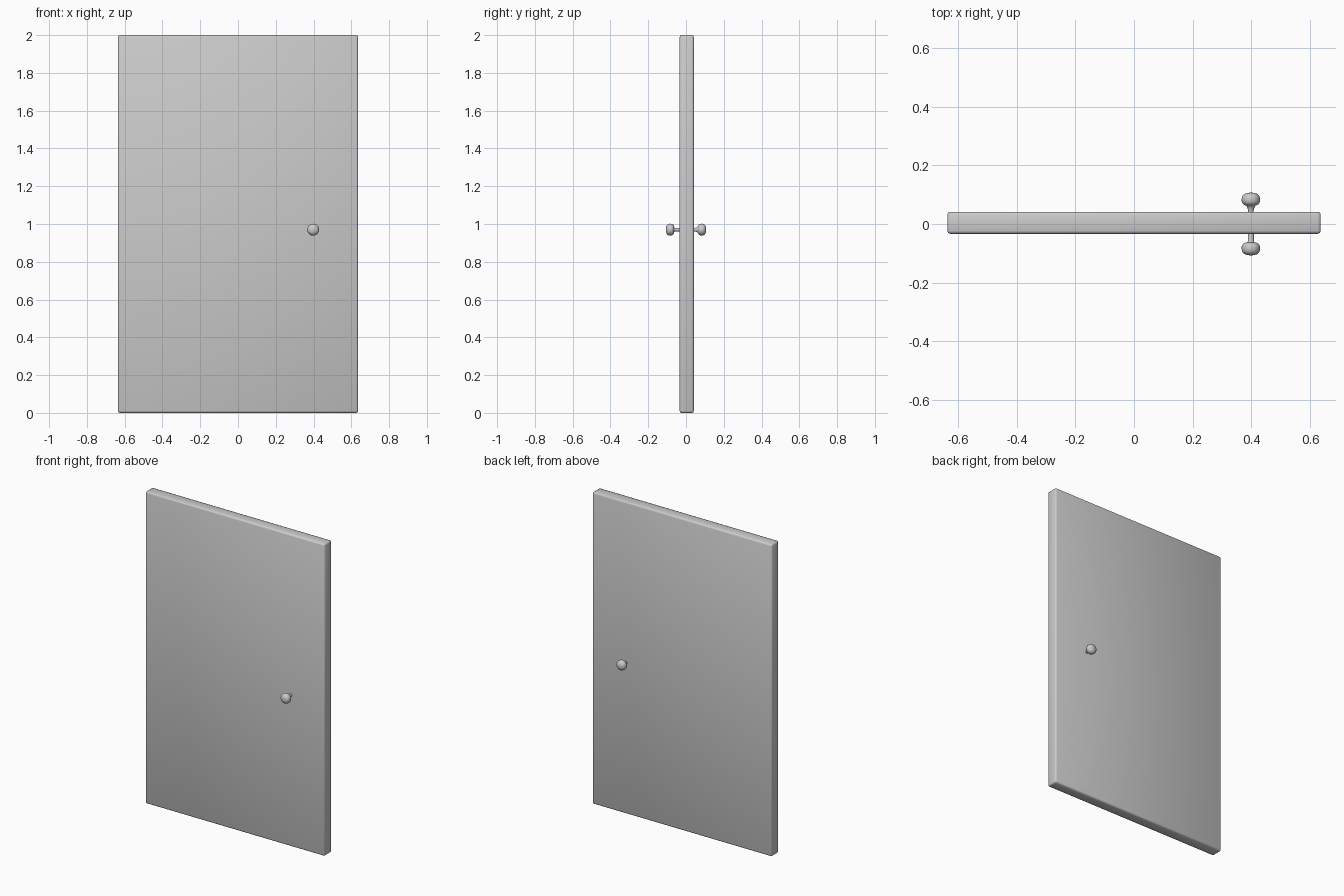
import bpy, bmesh, math
from mathutils import Vector, Matrix

if "Cube" in bpy.data.objects:
    bpy.data.objects.remove(bpy.data.objects["Cube"])

KNOB_X, KNOB_Z = 0.398, 0.97


def finish(bm, name, angle):
    bmesh.ops.recalc_face_normals(bm, faces=bm.faces)
    me = bpy.data.meshes.new(name)
    bm.to_mesh(me)
    bm.free()
    ob = bpy.data.objects.new(name, me)
    bpy.context.collection.objects.link(ob)
    bpy.ops.object.select_all(action='DESELECT')
    ob.select_set(True)
    bpy.context.view_layer.objects.active = ob
    bpy.ops.object.shade_smooth_by_angle(angle=math.radians(angle))
    return ob


# Door slab with softly rounded edges
bm = bmesh.new()
bmesh.ops.create_cube(bm, size=1)
bmesh.ops.scale(bm, vec=(1.272, 0.075, 2.0), verts=bm.verts)
bmesh.ops.translate(bm, vec=(0, 0.004, 1.0), verts=bm.verts)
bmesh.ops.bevel(bm, geom=bm.edges[:], offset=0.01, segments=2,
                profile=0.5, affect='EDGES')
finish(bm, "door_panel", 50)


# Lathed knob: profile points are (radius, y)
def knob(name, profile, steps=24):
    bm = bmesh.new()
    verts = [bm.verts.new((KNOB_X + r, y, KNOB_Z)) for r, y in profile]
    edges = [bm.edges.new(p) for p in zip(verts, verts[1:])]
    bmesh.ops.spin(bm, geom=verts + edges, cent=(KNOB_X, 0, KNOB_Z),
                   axis=(0, 1, 0), angle=math.tau, steps=steps)
    bmesh.ops.remove_doubles(bm, verts=bm.verts, dist=0.0001)
    return finish(bm, name, 60)


# Rounded grip, as (radius, distance from the door centre plane)
head = [(0.020, 0.064), (0.027, 0.068), (0.031, 0.076), (0.0315, 0.086),
        (0.029, 0.095), (0.023, 0.102), (0.012, 0.106), (0, 0.107)]

# Front knob has a straight stem, back knob a flared one
front_stem = [(0, -0.01), (0.01, -0.01), (0.01, 0.058), (0.012, 0.063)]
back_stem = [(0, 0.01), (0.009, 0.01), (0.009, 0.044), (0.011, 0.053),
             (0.015, 0.062)]
front_stem[0], front_stem[1] = (0, 0.01), (0.01, 0.01)
knob("front_knob", [(r, -d) for r, d in front_stem + head])
knob("back_knob", back_stem + head)
